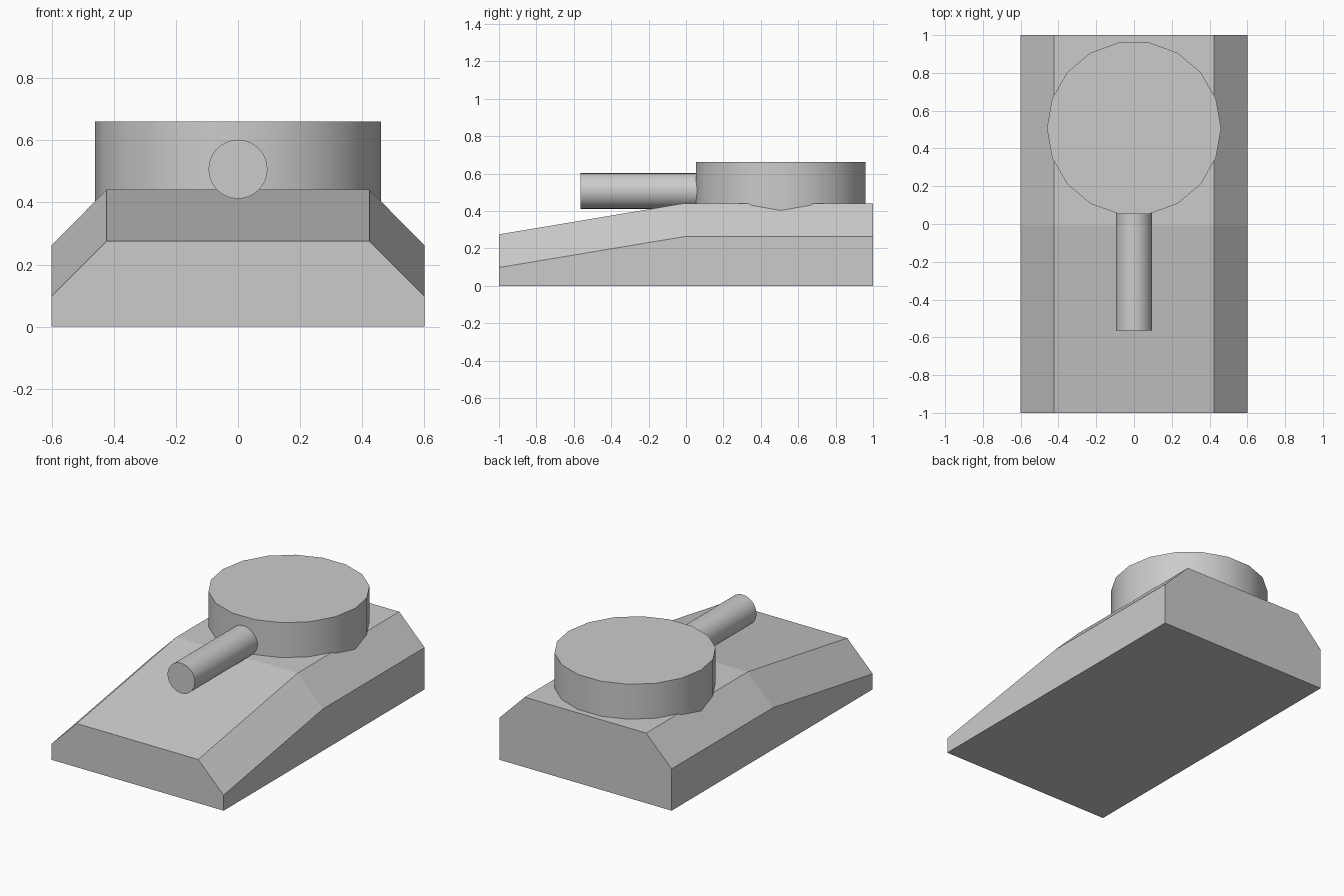
import bpy, bmesh, math

if "Cube" in bpy.data.objects:
    bpy.data.objects.remove(bpy.data.objects["Cube"])


def section(side_z, deck_z):
    # Chamfered hull outline in x, z
    half = [(0.60, 0.0), (0.60, side_z), (0.423, deck_z)]
    return half + [(-x, z) for x, z in reversed(half)]


def cylinder(name, sides, radius, length, location, rotation=(0, 0, 0)):
    bpy.ops.mesh.primitive_cylinder_add(vertices=sides, radius=radius, depth=length,
                                        location=location, rotation=rotation)
    obj = bpy.context.object
    obj.name = name
    bpy.ops.object.shade_smooth_by_angle(angle=math.radians(30))
    return obj


# Hull: outline lofted along y, sloping down to the nose
bm = bmesh.new()
stations = [(-1.0, 0.098, 0.275), (-0.01, 0.263, 0.441), (1.0, 0.263, 0.441)]
rings = [[bm.verts.new((x, y, z)) for x, z in section(s, d)] for y, s, d in stations]
for a, b in zip(rings, rings[1:]):
    for i in range(6):
        j = (i + 1) % 6
        bm.faces.new((a[i], a[j], b[j], b[i]))
bm.faces.new(rings[0])
bm.faces.new(rings[-1])
bmesh.ops.recalc_face_normals(bm, faces=bm.faces)
mesh = bpy.data.meshes.new("hull")
bm.to_mesh(mesh)
bm.free()
bpy.context.collection.objects.link(bpy.data.objects.new("hull", mesh))

# Turret: 18-sided drum with corners on the x axis, sunk into the deck
cylinder("turret", 18, 0.461, 0.30, (0, 0.507, 0.511), (0, 0, math.pi / 2))

# Gun barrel: runs from the front tip into the turret
tip, root = -0.565, 0.12
cylinder("gun_barrel", 32, 0.095, root - tip, (0, (tip + root) / 2, 0.507),
         (math.pi / 2, 0, 0))
